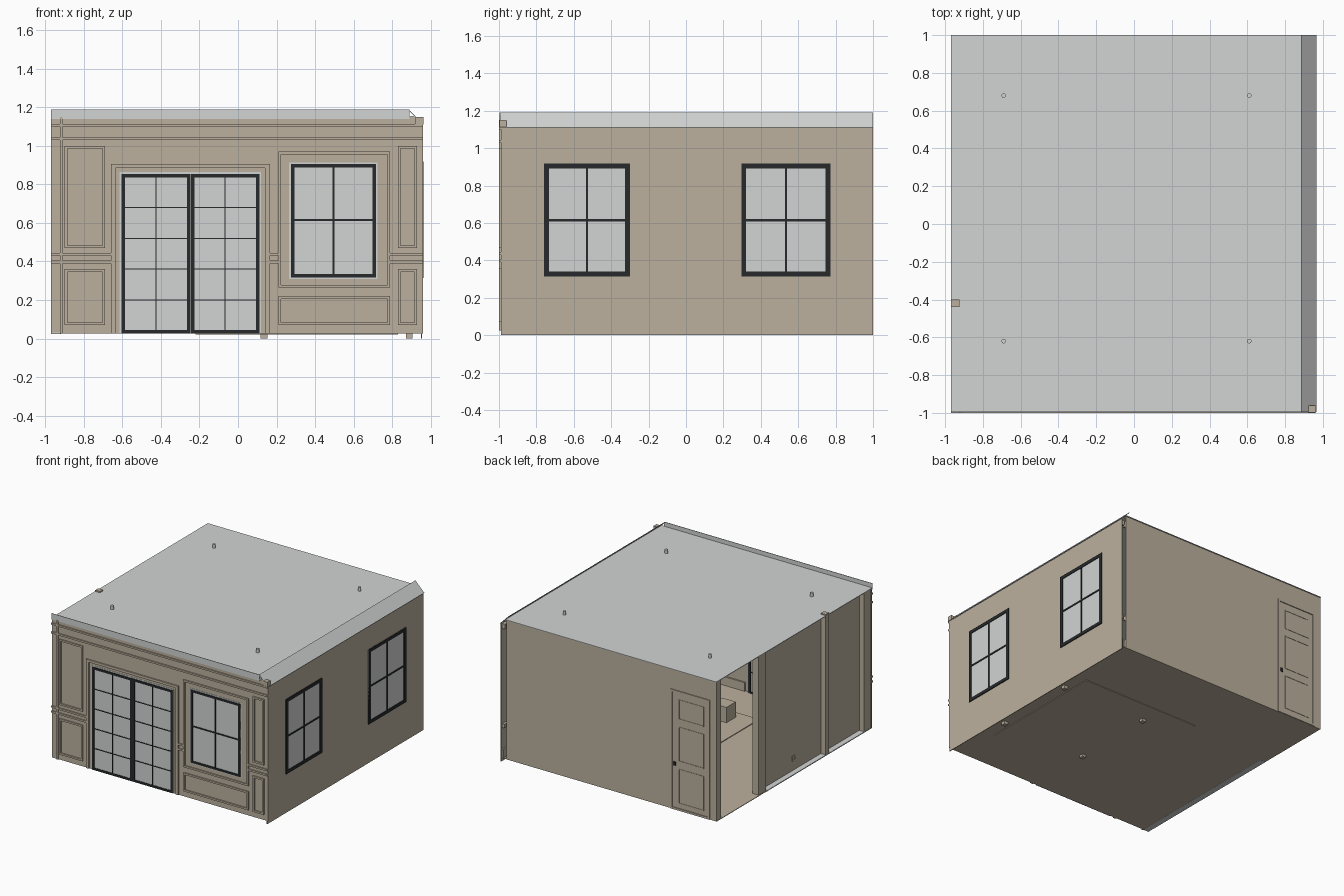
import bpy, bmesh, math
from mathutils import Matrix, Vector

if "Cube" in bpy.data.objects:
    bpy.data.objects.remove(bpy.data.objects["Cube"])


def material(name, rgb):
    m = bpy.data.materials.new(name)
    m.diffuse_color = (*rgb, 1)
    m.use_nodes = True
    m.node_tree.nodes["Principled BSDF"].inputs["Base Color"].default_value = m.diffuse_color
    return m


TAN = material("warm tan", (0.50, 0.435, 0.34))
GREY = material("pale grey", (0.64, 0.66, 0.65))
DARK = material("charcoal", (0.020, 0.022, 0.024))


def finish(name, bm, mat):
    bmesh.ops.recalc_face_normals(bm, faces=bm.faces)
    me = bpy.data.meshes.new(name)
    bm.to_mesh(me)
    bm.free()
    me.materials.append(mat)
    ob = bpy.data.objects.new(name, me)
    bpy.context.collection.objects.link(ob)
    return ob


def boxes(name, mat, *items):
    """Each item is x0, x1, y0, y1, z0, z1."""
    bm = bmesh.new()
    for x0, x1, y0, y1, z0, z1 in items:
        c = Vector((x0 + x1, y0 + y1, z0 + z1)) / 2
        s = Matrix.Diagonal((x1 - x0, y1 - y0, z1 - z0, 1))
        bmesh.ops.create_cube(bm, size=1, matrix=Matrix.Translation(c) @ s)
    return finish(name, bm, mat)


def slab(axis, a0, a1, z0, z1, d0, d1):
    """Upright box: a runs along the wall, d is the depth through it."""
    return (a0, a1, d0, d1, z0, z1) if axis == "x" else (d0, d1, a0, a1, z0, z1)


def ring(axis, a0, a1, z0, z1, w, d0, d1):
    """Four slabs forming a rectangular frame."""
    return [slab(axis, a0, a0 + w, z0, z1, d0, d1),
            slab(axis, a1 - w, a1, z0, z1, d0, d1),
            slab(axis, a0 + w, a1 - w, z0, z0 + w, d0, d1),
            slab(axis, a0 + w, a1 - w, z1 - w, z1, d0, d1)]


def glazed(name, axis, a0, a1, z0, z1, w, bars_a, bars_z, t, deep, glass):
    """Dark frame with glazing bars around a pale pane."""
    parts = ring(axis, a0, a1, z0, z1, w, *deep)
    parts += [slab(axis, a - t, a + t, z0 + w, z1 - w, *deep) for a in bars_a]
    parts += [slab(axis, a0 + w, a1 - w, z - t, z + t, *deep) for z in bars_z]
    boxes(name + "_frame", DARK, *parts)
    boxes(name + "_glass", GREY, slab(axis, a0, a1, z0, z1, *glass))


# --- floor, rug and pale threshold strip
boxes("floor", TAN, (-0.92, 0.95, -0.99, 0.99, 0.025, 0.03),
      (-0.97, -0.92, 0.36, 0.99, 0.025, 0.03))
boxes("left_floor_strip", GREY, (-0.97, -0.92, -0.99, 0.36, 0.024, 0.031))
boxes("rug", TAN, (-0.22, 0.83, -0.62, 0.44, 0.02, 0.036))

# --- ceiling, sloped right edge and front upstand
boxes("ceiling", GREY, (-0.97, 0.92, -0.995, 1.0, 1.15, 1.155))
bm = bmesh.new()
profile = [(0.885, 1.19), (0.965, 1.11), (0.959, 1.11), (0.885, 1.184)]
face = bm.faces.new([bm.verts.new((x, -0.995, z)) for x, z in profile])
ext = bmesh.ops.extrude_face_region(bm, geom=[face])
bmesh.ops.translate(bm, vec=(0, 1.995, 0),
                    verts=[g for g in ext["geom"] if isinstance(g, bmesh.types.BMVert)])
finish("sloped_ceiling_edge", bm, GREY)
boxes("front_ceiling_upstand", GREY, (-0.97, 0.89, -0.996, -0.992, 1.14, 1.19))

# --- ceiling lamp housings
bm = bmesh.new()
for x in (-0.69, 0.61):
    for y in (-0.62, 0.68):
        bmesh.ops.create_cone(bm, cap_ends=True, segments=16, radius1=0.012, radius2=0.012,
                              depth=0.06, matrix=Matrix.Translation((x, y, 1.155)))
lamps = finish("ceiling_lamps", bm, GREY)
for p in lamps.data.polygons:
    p.use_smooth = abs(p.normal.z) < 0.5

# --- walls (gap left in the back right corner, opening in the left wall)
boxes("front_wall", TAN, (-0.97, 0.96, -0.99, -0.975, 0.025, 1.15))
boxes("right_wall", TAN, (0.95, 0.956, -0.99, 1.0, 0.0, 1.112))
boxes("back_wall", TAN, (-0.97, 0.91, 0.982, 0.993, 0.025, 1.15))
boxes("left_wall", TAN, (-0.925, -0.91, -0.98, 0.36, 0.028, 1.15))
boxes("left_pilasters", TAN,
      (-0.965, -0.91, 0.36, 0.45, 0.028, 1.15),
      (-0.968, -0.925, -0.44, -0.40, 0.028, 1.165),
      (-0.968, -0.925, -0.99, -0.89, 0.028, 1.15),
      (-0.969, -0.92, 0.94, 0.985, 0.028, 1.15))
boxes("wall_socket", TAN, *ring("y", -0.07, -0.03, 0.11, 0.15, 0.008, -0.93, -0.925))

# --- inside skirting, chair rail and crown moulding
rails = []
for z0, z1, d in ((0.03, 0.10, 0.012), (0.27, 0.30, 0.02), (1.07, 1.11, 0.025)):
    rails.append((0.95 - d, 0.95, -0.975, 0.99, z0, z1))
    rails.append((-0.55, 0.91, 0.982 - d, 0.982, z0, z1))
    rails.append((0.15, 0.95, -0.975, -0.975 + d, z0, z1))
boxes("inside_mouldings", TAN, *rails)
boxes("front_corner_crown", TAN, (0.92, 0.963, -0.998, -0.96, 1.112, 1.15))

# --- front wall panel mouldings
F = (-1.0, -0.985)
mould = []
for a0, a1, z0, z1 in ((-0.90, -0.69, 0.07, 0.36), (-0.90, -0.69, 0.47, 1.0),
                       (0.21, 0.79, 0.07, 0.22), (0.21, 0.79, 0.265, 0.97),
                       (0.83, 0.93, 0.07, 0.36), (0.83, 0.93, 0.47, 1.0)):
    mould += ring("x", a0, a1, z0, z1, 0.014, *F)
for a0, a1 in ((-0.97, -0.66), (0.165, 0.21), (0.79, 0.96)):
    mould += [slab("x", a0, a1, z, z + 0.014, *F) for z in (0.39, 0.43)]
mould += [slab("x", -0.97, 0.96, z, z + 0.014, *F) for z in (1.03, 1.10)]
mould += [slab("x", -0.925, -0.91, 0.025, 1.15, *F)]
mould += [slab("x", -0.66, -0.635, 0.025, 0.905, *F), slab("x", 0.14, 0.165, 0.025, 0.905, *F),
          slab("x", -0.635, 0.14, 0.885, 0.905, *F)]
boxes("front_panel_mouldings", TAN, *mould)

# --- front double doors
boxes("door_pale_trim", GREY, (-0.615, 0.12, -0.992, -0.965, 0.026, 0.865))
for name, a0, a1, mid in (("left_glass_door", -0.605, -0.246, -0.425),
                          ("right_glass_door", -0.244, 0.112, -0.067)):
    glazed(name, "x", a0, a1, 0.026, 0.855, 0.018, [mid], (0.20, 0.36, 0.52, 0.68), 0.003,
           (-0.998, -0.958), (-0.994, -0.962))

# --- windows
boxes("window_pale_trim", GREY, (0.265, 0.725, -0.992, -0.965, 0.31, 0.915))
glazed("front_window", "x", 0.276, 0.716, 0.318, 0.906, 0.017, [0.495], [0.615], 0.005,
       (-0.999, -0.955), (-0.994, -0.962))
for name, a0, a1 in (("right_window_front", -0.758, -0.30), ("right_window_back", 0.296, 0.772)):
    glazed(name, "y", a0, a1, 0.315, 0.918, 0.026, [(a0 + a1) / 2], [0.615], 0.006,
           (0.935, 0.963), (0.943, 0.958))

# --- back door
B = (0.985, 1.0)
parts = ring("x", -0.91, -0.56, 0.026, 0.99, 0.016, *B)
for z0, z1 in ((0.08, 0.36), (0.42, 0.70), (0.76, 0.92)):
    parts += ring("x", -0.855, -0.63, z0, z1, 0.006, 0.985, 0.996)
boxes("back_door_mouldings", TAN, *parts)
boxes("back_door_handle", DARK, (-0.605, -0.585, 0.985, 1.0, 0.38, 0.41))

# --- table with legs reaching through the floor, and a stool
legs = [(x - 0.017, x + 0.017, y - 0.017, y + 0.017, 0.0, 0.32)
        for x in (0.135, 0.89) for y in (-0.43, 0.26)]
boxes("table", TAN, (0.10, 0.92, -0.47, 0.30, 0.32, 0.35), *legs)
boxes("stool", TAN, (-0.06, 0.06, -0.55, -0.43, 0.036, 0.16))
